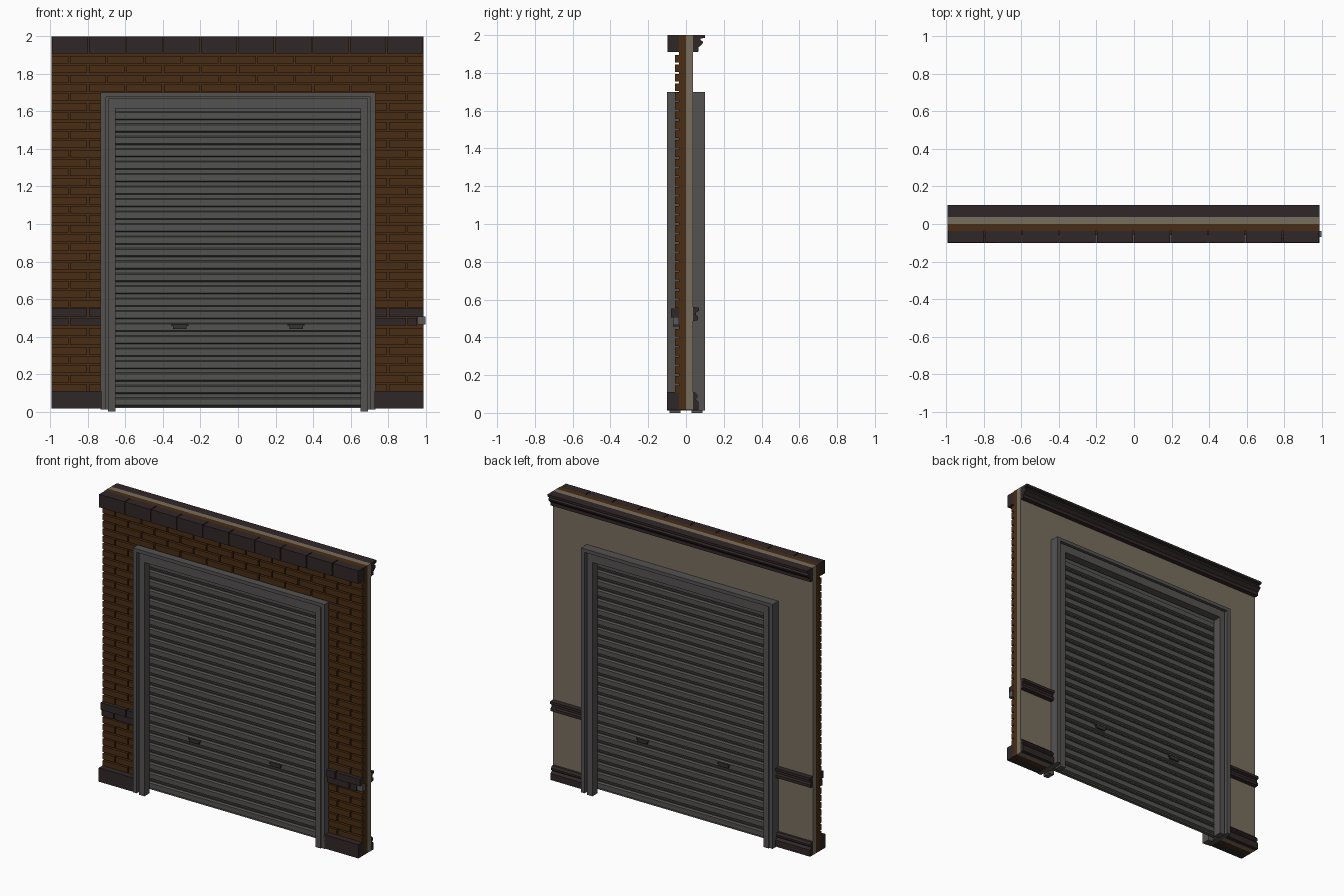
import bpy, bmesh, math

if "Cube" in bpy.data.objects:
    bpy.data.objects.remove(bpy.data.objects["Cube"])

def mat(name, r, g, b):
    m = bpy.data.materials.new(name)
    m.diffuse_color = (r, g, b, 1)
    m.use_nodes = True
    m.node_tree.nodes["Principled BSDF"].inputs["Base Color"].default_value = m.diffuse_color
    return m

BRICK = mat("brown_brick", 0.065, 0.025, 0.007)
STONE = mat("dark_stone", 0.030, 0.020, 0.021)
PLASTER = mat("beige_plaster", 0.190, 0.155, 0.112)
FRAME = mat("frame_steel", 0.090, 0.084, 0.083)
SLAT = mat("shutter_steel", 0.086, 0.084, 0.080)
DARK = mat("dark_handle", 0.035, 0.034, 0.034)
PALE = mat("pale_stone", 0.105, 0.095, 0.105)

L, R, BASE, TOP = -0.995, 0.99, 0.015, 2.0
OPEN_X, OPEN_Z = 0.72, 1.69

def add_box(bm, x0, x1, y0, y1, z0, z1):
    v = [bm.verts.new((x, y, z)) for x in (x0, x1) for y in (y0, y1) for z in (z0, z1)]
    for f in ((0, 1, 3, 2), (4, 6, 7, 5), (0, 4, 5, 1), (2, 3, 7, 6), (0, 2, 6, 4), (1, 5, 7, 3)):
        bm.faces.new([v[i] for i in f])

def add_profile(bm, pts, x0, x1):
    """Sweep a closed (y, z) profile along x."""
    a = [bm.verts.new((x0, y, z)) for y, z in pts]
    b = [bm.verts.new((x1, y, z)) for y, z in pts]
    n = len(pts)
    for i in range(n):
        j = (i + 1) % n
        bm.faces.new((a[i], a[j], b[j], b[i]))
    bm.faces.new(a)
    bm.faces.new(b[::-1])

def finish(name, bm, material):
    bmesh.ops.recalc_face_normals(bm, faces=bm.faces)
    me = bpy.data.meshes.new(name)
    bm.to_mesh(me)
    bm.free()
    me.materials.append(material)
    ob = bpy.data.objects.new(name, me)
    bpy.context.collection.objects.link(ob)
    return ob

def boxes(name, items, material):
    bm = bmesh.new()
    for b in items:
        add_box(bm, *b)
    return finish(name, bm, material)

def profiles(name, pts, spans, material):
    bm = bmesh.new()
    for x0, x1 in spans:
        add_profile(bm, pts, x0, x1)
    return finish(name, bm, material)

# Wall core: portal-shaped slabs, brick half and plaster half
def portal(name, y0, y1, material):
    pts = [(L, BASE), (L, TOP), (R, TOP), (R, BASE), (OPEN_X, BASE),
           (OPEN_X, OPEN_Z), (-OPEN_X, OPEN_Z), (-OPEN_X, BASE)]
    bm = bmesh.new()
    a = [bm.verts.new((x, y0, z)) for x, z in pts]
    b = [bm.verts.new((x, y1, z)) for x, z in pts]
    for i in range(8):
        j = (i + 1) % 8
        bm.faces.new((a[i], a[j], b[j], b[i]))
    for v in (a, b):                       # left leg, right leg, lintel
        bm.faces.new((v[0], v[1], v[6], v[7]))
        bm.faces.new((v[1], v[2], v[5], v[6]))
        bm.faces.new((v[2], v[3], v[4], v[5]))
    finish(name, bm, material)

portal("brick_wall_core", -0.038, 0.0, BRICK)
portal("plaster_wall", 0.0, 0.037, PLASTER)

# Running-bond courses, split around the doorway
def course(row, gap=0.01):
    z0 = 0.1 + row * 0.05
    z1 = z0 + 0.05 - gap
    shift = 0.1 if row % 2 else 0.0
    zones = [(L, R)] if z0 > OPEN_Z else [(L, -OPEN_X), (OPEN_X, R)]
    out = []
    for i in range(-6, 6):
        a, b = i * 0.2 + shift + gap / 2, (i + 1) * 0.2 + shift - gap / 2
        for lo, hi in zones:
            x0, x1 = max(a, lo), min(b, hi)
            if x1 - x0 > 0.01:
                out.append((x0, x1, z0 + gap / 2, z1 + gap / 2))
    return out

bricks, band_low, band_high = [], [], []
for row in range(36):
    for x0, x1, z0, z1 in course(row):
        if row == 7:
            band_low.append((x0, min(x1, 0.955), -0.068, -0.036, z0 + 0.003, z1 + 0.003))
        elif row == 8:
            band_high.append((x0, x1, -0.08, -0.036, z0, z1 + 0.008))
        else:
            bricks.append((x0, x1, -0.058, -0.036, z0, z1))
boxes("bricks", bricks, BRICK)
boxes("lower_stone_band", [b for b in band_low if b[1] - b[0] > 0.005], STONE)
boxes("upper_stone_band", band_high, STONE)
boxes("pale_corner_brick", [(0.957, 1.0, -0.07, -0.036, 0.465, 0.508)], PALE)

# Coping blocks along the top front and plinth blocks at the foot
w = (R - L) / 10
boxes("coping_blocks", [(L + i * w + 0.003, L + (i + 1) * w - 0.003, -0.098, -0.036, 1.91, TOP)
                        for i in range(10)], STONE)
boxes("front_plinth", [(L, -0.725, -0.1, -0.036, BASE, 0.11),
                       (0.725, R, -0.1, -0.036, BASE, 0.11)], STONE)

# Interior mouldings: crown, chair rail, skirting
sides = [(L, -0.725), (0.725, R)]
profiles("crown_moulding", [(0.036, 2.0), (0.1, 2.0), (0.1, 1.985), (0.078, 1.982), (0.078, 1.974),
         (0.09, 1.965), (0.088, 1.955), (0.072, 1.94), (0.066, 1.935), (0.066, 1.912), (0.036, 1.91)],
         [(L, R)], STONE)
profiles("chair_rail", [(0.036, 0.56), (0.068, 0.558), (0.068, 0.54), (0.054, 0.532), (0.054, 0.518),
         (0.064, 0.51), (0.064, 0.49), (0.036, 0.486)], sides, STONE)
profiles("skirting", [(0.036, 0.11), (0.05, 0.108), (0.06, 0.094), (0.06, 0.082), (0.05, 0.074),
         (0.058, 0.066), (0.066, 0.06), (0.066, BASE), (0.036, BASE)], sides, STONE)

# Door frame: nested hoops, each stepping back from the last
def hoop(name, outer, inner, top, under, depth, foot, material):
    boxes(name, [(-outer, -inner, -depth, depth, foot, top), (inner, outer, -depth, depth, foot, top),
                 (-inner, inner, -depth, depth, under, top)], material)

hoop("outer_frame", 0.732, 0.704, 1.70, 1.676, 0.1, 0.012, FRAME)
hoop("frame_step", 0.704, 0.692, 1.676, 1.666, 0.075, 0.012, FRAME)
# Guide rails with a slot for the curtain, plus head beam
rails = []
for y0, y1 in ((-0.088, -0.03), (0.03, 0.088)):
    rails += [(-0.694, -0.654, y0, y1, 0.0, 1.67), (0.654, 0.694, y0, y1, 0.0, 1.67)]
    rails.append((-0.654, 0.654, min(y0, y1 - 0.04) if y0 < 0 else y0, y1, 1.615, 1.67))
boxes("guide_rails", rails, FRAME)

# Corrugated roller curtain, same relief on both sides
PITCH, COUNT, Z0 = 0.0664, 24, 0.018
relief = [(0.0, 0.012), (0.010, 0.012), (0.016, 0.026), (0.050, 0.026), (0.056, 0.012)]
front = [(-d, Z0 + i * PITCH + dz) for i in range(COUNT) for dz, d in relief]
front.append((-0.012, 1.64))
back = [(-y, z) for y, z in reversed(front)]
bm = bmesh.new()
add_profile(bm, front + back, -0.69, 0.69)
# Small bead inside each groove
for i in range(1, COUNT):
    z = Z0 + i * PITCH
    add_box(bm, -0.66, 0.66, -0.019, 0.019, z - 0.003, z + 0.005)
finish("roller_shutter", bm, SLAT)

# Lift handles on both faces
grips = []
for cx in (-0.31, 0.31):
    for s in (-1, 1):
        ys = sorted((s * 0.02, s * 0.038))
        grips.append((cx - 0.045, cx + 0.045, *ys, 0.455, 0.465))
        grips.append((cx - 0.036, cx + 0.036, *ys, 0.441, 0.455))
boxes("lift_handles", grips, DARK)
